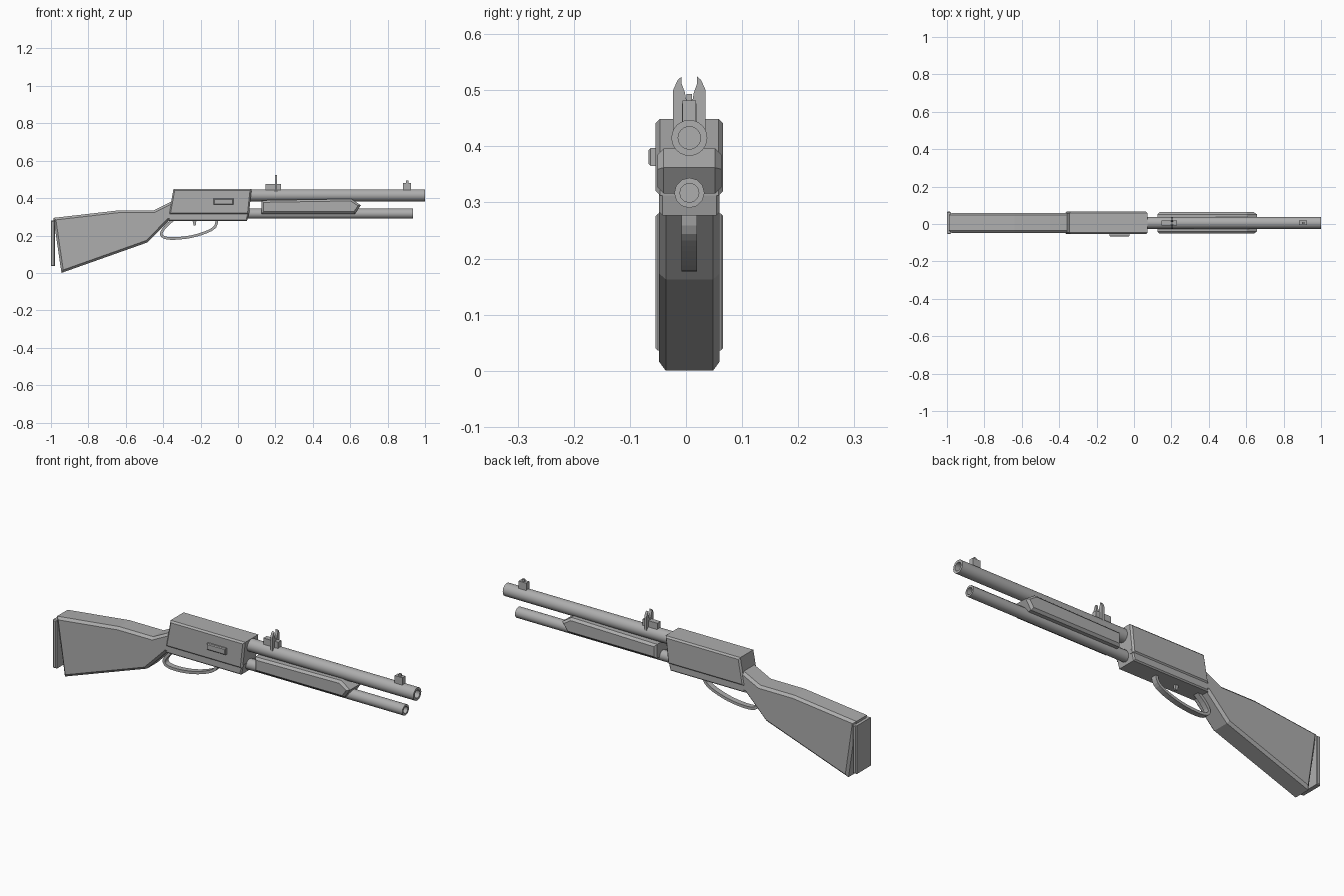
import bpy, bmesh, math
from mathutils import Vector

if "Cube" in bpy.data.objects:
    bpy.data.objects.remove(bpy.data.objects["Cube"])

CY = 0.006  # centre plane of the body
grey = bpy.data.materials.new("plain_grey")
grey.diffuse_color = (0.42, 0.42, 0.42, 1)
grey.use_nodes = True
grey.node_tree.nodes["Principled BSDF"].inputs["Base Color"].default_value = grey.diffuse_color


def finish(name, bm):
    bmesh.ops.recalc_face_normals(bm, faces=bm.faces)
    me = bpy.data.meshes.new(name)
    bm.to_mesh(me)
    bm.free()
    me.materials.append(grey)
    ob = bpy.data.objects.new(name, me)
    bpy.context.collection.objects.link(ob)
    return ob


def slab(name, pts, half, bevel=0.0, cy=CY):
    """Side profile (x, z) extruded across y, with chamfered side outlines."""
    bm = bmesh.new()
    f = bm.faces.new([bm.verts.new((x, cy - half, z)) for x, z in pts])
    ext = bmesh.ops.extrude_face_region(bm, geom=[f])
    vs = [v for v in ext["geom"] if isinstance(v, bmesh.types.BMVert)]
    bmesh.ops.translate(bm, verts=vs, vec=(0, 2 * half, 0))
    if bevel:
        rim = [e for e in bm.edges if abs(e.verts[0].co.y - e.verts[1].co.y) < 1e-6]
        bmesh.ops.bevel(bm, geom=rim, offset=bevel, segments=1, affect='EDGES')
    return finish(name, bm)


def box(name, x0, x1, z0, z1, half, bevel=0.0, cy=CY):
    return slab(name, [(x0, z0), (x1, z0), (x1, z1), (x0, z1)], half, bevel, cy)


def tube(name, x0, x1, z, r, bore, depth, n):
    """Round tube along x with a bored muzzle."""
    bm = bmesh.new()
    rings = []
    for x, rad in ((x0, r), (x1, r), (x1, bore), (x1 - depth, bore)):
        rings.append([bm.verts.new((x, CY + rad * math.cos(2 * math.pi * i / n),
                                    z + rad * math.sin(2 * math.pi * i / n))) for i in range(n)])
    for a, b in zip(rings, rings[1:]):
        for i in range(n):
            j = (i + 1) % n
            bm.faces.new((a[i], a[j], b[j], b[i]))
    bm.faces.new(rings[0])
    bm.faces.new(rings[-1])
    ob = finish(name, bm)
    bpy.context.view_layer.objects.active = ob
    ob.select_set(True)
    bpy.ops.object.shade_smooth_by_angle(angle=math.radians(35))
    ob.select_set(False)
    return ob


# Stock and butt plate
slab("stock", [(-0.944, 0.0), (-0.484, 0.163), (-0.37, 0.279), (-0.32, 0.279), (-0.32, 0.39),
               (-0.36, 0.379), (-0.45, 0.334), (-0.64, 0.334), (-0.988, 0.294), (-0.985, 0.28)],
     0.054, 0.012)
box("butt_plate", -1.0, -0.979, 0.036, 0.28, 0.060, 0.004)

# Receiver, narrower lower frame and side handle
slab("receiver", [(-0.37, 0.312), (0.058, 0.312), (0.073, 0.449), (-0.345, 0.449)], 0.060, 0.008)
slab("lower_frame", [(-0.375, 0.277), (0.048, 0.277), (0.062, 0.33), (-0.36, 0.33)], 0.054, 0.006)
box("side_handle", -0.13, -0.025, 0.365, 0.397, 0.009, 0.004, cy=-0.058)

# Barrel, magazine tube and fore-end
tube("barrel", 0.0, 1.0, 0.415, 0.032, 0.020, 0.15, 24)
tube("magazine_tube", 0.0, 0.935, 0.317, 0.027, 0.017, 0.15, 12)
slab("fore_end", [(0.125, 0.316), (0.625, 0.316), (0.657, 0.362), (0.605, 0.396), (0.125, 0.388)],
     0.057, 0.011)

# Trigger guard: flat band swept along a smooth curve
path = [(-0.345, 0.285), (-0.385, 0.25), (-0.41, 0.213), (-0.395, 0.19), (-0.34, 0.184),
        (-0.25, 0.194), (-0.165, 0.22), (-0.122, 0.248), (-0.112, 0.285)]
P = [Vector(p) for p in path]
fine = []
for i in range(len(P) - 1):
    a, b, c, d = P[max(i - 1, 0)], P[i], P[i + 1], P[min(i + 2, len(P) - 1)]
    for k in range(3):
        t = k / 3
        fine.append(0.5 * (2 * b + (c - a) * t + (2 * a - 5 * b + 4 * c - d) * t * t
                           + (3 * b - a - 3 * c + d) * t ** 3))
fine.append(P[-1])
bm = bmesh.new()
rings = []
for i, p in enumerate(fine):
    d = (fine[min(i + 1, len(fine) - 1)] - fine[max(i - 1, 0)]).normalized()
    n = Vector((-d.y, d.x)) * 0.007
    rings.append([bm.verts.new((p.x + s * n.x, CY + y, p.y + s * n.y))
                  for s, y in ((1, -0.014), (1, 0.014), (-1, 0.014), (-1, -0.014))])
for a, b in zip(rings, rings[1:]):
    for i in range(4):
        j = (i + 1) % 4
        bm.faces.new((a[i], a[j], b[j], b[i]))
bm.faces.new(rings[0])
bm.faces.new(rings[-1])
finish("trigger_guard", bm)

# Trigger
slab("trigger", [(-0.245, 0.285), (-0.236, 0.252), (-0.226, 0.254), (-0.222, 0.285)], 0.006)

# Rear sight: base block and notched leaf mirrored about the centre
box("rear_sight_base", 0.147, 0.23, 0.44, 0.476, 0.013)
half_leaf = [(0, 0.43), (0.029, 0.43), (0.029, 0.5), (0.021, 0.518), (0.014, 0.524),
             (0.014, 0.512), (0.008, 0.496), (0.006, 0.484), (0, 0.484)]
outline = half_leaf[1:-1] + [(-y, z) for y, z in reversed(half_leaf[1:-1])]
bm = bmesh.new()
f = bm.faces.new([bm.verts.new((0.197, CY + y, z)) for y, z in outline])
ext = bmesh.ops.extrude_face_region(bm, geom=[f])
bmesh.ops.translate(bm, vec=(0.012, 0, 0),
                    verts=[v for v in ext["geom"] if isinstance(v, bmesh.types.BMVert)])
finish("rear_sight_leaf", bm)

# Front sight: block and thin post
box("front_sight_base", 0.882, 0.925, 0.44, 0.482, 0.012)
box("front_sight_post", 0.898, 0.912, 0.47, 0.493, 0.005)
